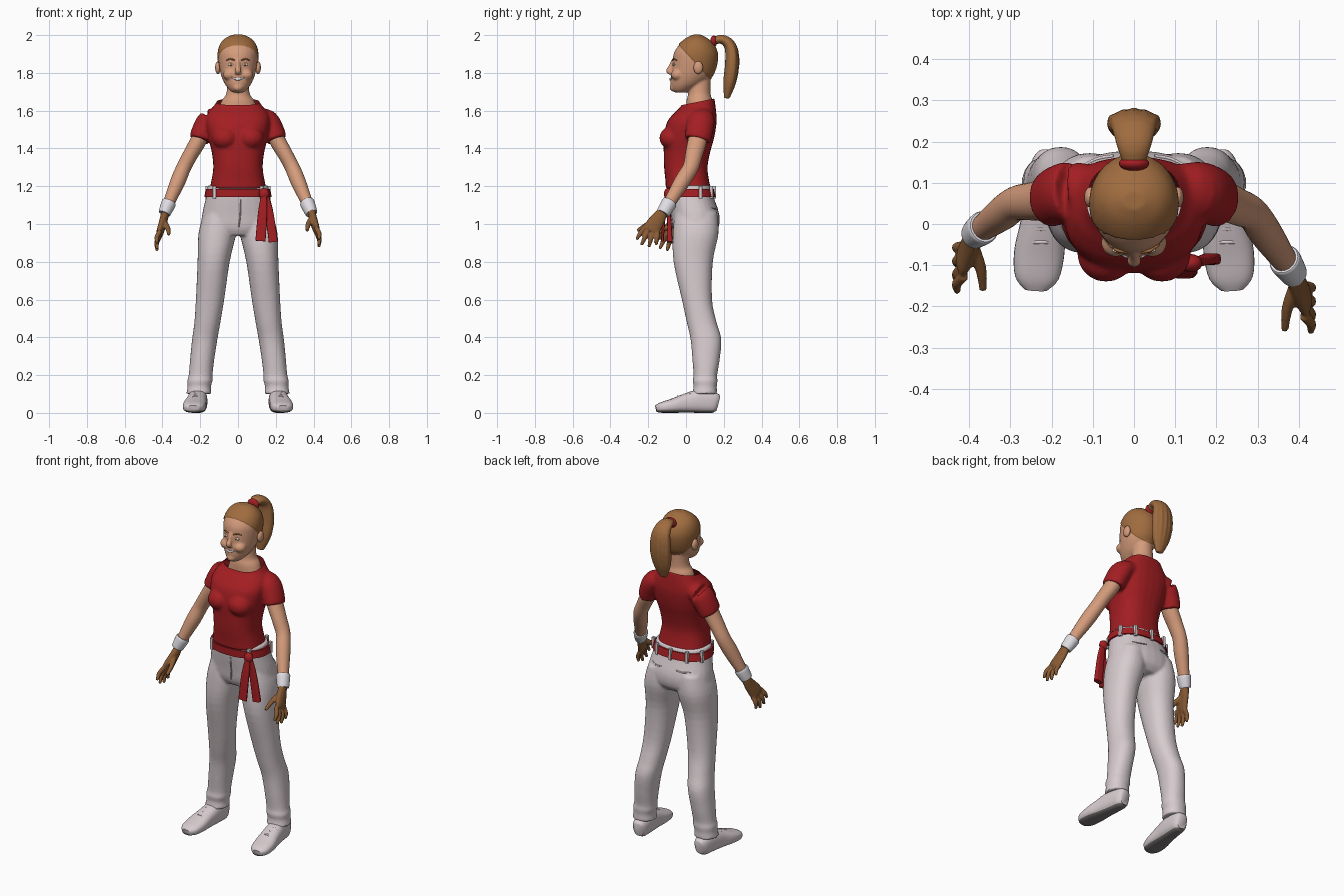
import bpy, bmesh
from math import cos, sin, pi, copysign
from mathutils import Vector, Matrix

cube = bpy.data.objects.get("Cube")
if cube:
    bpy.data.objects.remove(cube, do_unlink=True)


def material(name, rgb):
    m = bpy.data.materials.new(name)
    m.use_nodes = True
    m.diffuse_color = (*rgb, 1)
    m.node_tree.nodes["Principled BSDF"].inputs["Base Color"].default_value = (*rgb, 1)
    return m


SKIN = material("skin", (0.66, 0.33, 0.2))
HAIR = material("hair_brown", (0.35, 0.15, 0.05))
GLOVE = material("hand_brown", (0.25, 0.105, 0.035))
RED = material("cloth_red", (0.37, 0.013, 0.016))
TROUSER = material("trouser_white", (0.68, 0.6, 0.62))
WHITE = material("cuff_white", (0.75, 0.73, 0.77))
SOLE = material("sole_grey", (0.2, 0.18, 0.18))


def refine(rows, k=4):
    """Catmull-Rom subdivision of a list of sections."""
    out, last = [], len(rows) - 1
    for i in range(last):
        a, b, c, d = [rows[min(max(j, 0), last)] for j in range(i - 1, i + 3)]
        for s in range(k):
            t = s / k
            out.append([q + t / 2 * (r - p + t * (2*p - 5*q + 4*r - w + t * (3*q - p - 3*r + w)))
                        for p, q, r, w in zip(a, b, c, d)])
    return out + [list(rows[-1])]


def oval(a, rx, ry, e):
    f = lambda v: copysign(abs(v) ** (2 / e), v)
    return rx * f(cos(a)), ry * f(sin(a))


def loft(bm, rows, flat=False, e=2, n=28):
    """Sections are x, y, z, half width, half depth; flat keeps them level."""
    rows = refine(rows)
    pts = [Vector(r[:3]) for r in rows]
    rings = []
    for i, r in enumerate(rows):
        u, v = Vector((1, 0, 0)), Vector((0, 1, 0))
        if not flat:
            t = (pts[min(i + 1, len(pts) - 1)] - pts[max(i - 1, 0)]).normalized()
            base = Vector((0, 0, 1)) if abs(t.x) > 0.8 else u
            u = (base - t * base.dot(t)).normalized()
            v = t.cross(u)
        ring = []
        for j in range(n):
            p, q = oval(2 * pi * j / n, r[3], r[4], e)
            ring.append(bm.verts.new(pts[i] + u * p + v * q))
        rings.append(ring)
    for a, b in zip(rings, rings[1:]):
        for j in range(n):
            bm.faces.new((a[j], a[(j + 1) % n], b[(j + 1) % n], b[j]))
    bm.faces.new(rings[0])
    bm.faces.new(rings[-1])


def stack(bm, rows, side=1, e=2.2):
    """Level sections given as x, z, front y, back y, half width."""
    loft(bm, [(x * side, (f + b) / 2, z, w, (b - f) / 2) for x, z, f, b, w in rows], True, e)


def ball(bm, co, size):
    bmesh.ops.create_uvsphere(bm, u_segments=20, v_segments=12, radius=1,
                              matrix=Matrix.Translation(co) @ Matrix.Diagonal((*size, 1)))


def finish(name, bm, mat, voxel=0, smooth=4):
    """Turn the shapes into an object, fused into one skin when voxel is set."""
    bmesh.ops.recalc_face_normals(bm, faces=bm.faces[:])
    me = bpy.data.meshes.new(name)
    bm.to_mesh(me)
    bm.free()
    ob = bpy.data.objects.new(name, me)
    bpy.context.collection.objects.link(ob)
    if voxel:
        rm = ob.modifiers.new("fuse", 'REMESH')
        rm.mode, rm.voxel_size = 'VOXEL', voxel
        sm = ob.modifiers.new("soften", 'SMOOTH')
        sm.factor, sm.iterations = 0.5, smooth
        dg = bpy.context.evaluated_depsgraph_get()
        ob.data = bpy.data.meshes.new_from_object(ob.evaluated_get(dg))
        ob.modifiers.clear()
    ob.data.materials.clear()
    ob.data.materials.append(mat)
    bpy.ops.object.select_all(action='DESELECT')
    ob.select_set(True)
    bpy.context.view_layer.objects.active = ob
    bpy.ops.object.shade_smooth_by_angle(angle=0.9)
    return ob


def cut(ob, co, no, mat=None, puff=0):
    """Slice by a plane; colour the far side, or remove it without a colour."""
    co, no = Vector(co), Vector(no).normalized()
    bm = bmesh.new()
    bm.from_mesh(ob.data)
    bmesh.ops.bisect_plane(bm, geom=bm.verts[:] + bm.edges[:] + bm.faces[:], plane_co=co,
                           plane_no=no, clear_outer=mat is None)
    if mat:
        ob.data.materials.append(mat)
        for f in bm.faces:
            f.material_index = int((f.calc_center_median() - co).dot(no) > 0)
        bm.normal_update()
        for v in bm.verts:
            if (v.co - co).dot(no) > 0.0005:
                v.co += v.normal * puff
    bm.to_mesh(ob.data)
    bm.free()


# Head, neck and hair cap
bm = bmesh.new()
stack(bm, [(0, 1.695, -.055, .0, .025), (0, 1.71, -.074, .03, .045), (0, 1.74, -.082, .09, .069),
           (0, 1.78, -.08, .135, .087), (0, 1.82, -.075, .155, .097), (0, 1.87, -.07, .166, .104),
           (0, 1.91, -.062, .164, .104), (0, 1.95, -.035, .145, .092), (0, 1.98, .0, .112, .066),
           (0, 1.998, .035, .08, .028)], e=2)
stack(bm, [(0, 1.58, .0, .13, .11), (0, 1.65, .002, .14, .088), (0, 1.69, .012, .13, .062),
           (0, 1.77, .02, .13, .055)], e=2)
loft(bm, [(0, -.066, 1.865, .01, .012), (0, -.08, 1.83, .013, .014),
          (0, -.092, 1.811, .017, .014), (0, -.082, 1.797, .016, .01)])
ball(bm, (0, -.062, 1.722), (.028, .025, .022))
for s in (1, -1):
    ball(bm, (s * .045, -.045, 1.79), (.035, .035, .03))
head = finish("head", bm, SKIN, 0.006, 3)
cut(head, (0, 0, 1.905), (0, 1.1, 1), HAIR, 0.004)

# Ears, eyes, brows and teeth
bm = bmesh.new()
for s in (1, -1):
    ball(bm, (s * .106, .065, 1.828), (.015, .025, .034))
finish("ears", bm, SKIN)
for name, size, y, mat in (("eyes", (.016, .006, .008), -.064, WHITE), ("irises", (.007, .005, .007), -.067, HAIR)):
    bm = bmesh.new()
    for s in (1, -1):
        ball(bm, (s * .037, y, 1.845), size)
    finish(name, bm, mat)
bm = bmesh.new()
for s in (1, -1):
    loft(bm, [(s * .018, -.068, 1.867, .004, .004), (s * .04, -.064, 1.874, .004, .004),
              (s * .062, -.049, 1.866, .002, .003)], n=8)
finish("eyebrows", bm, HAIR)
bm = bmesh.new()
loft(bm, [(-.034, -.072, 1.777, .002, .003), (0, -.084, 1.766, .007, .004),
          (.034, -.072, 1.777, .002, .003)], n=10)
finish("teeth", bm, WHITE)

# Ponytail with its tie
tail = [(0, .14, 1.965, .025, .02), (0, .19, 1.978, .042, .024), (0, .235, 1.94, .055, .032),
        (0, .243, 1.85, .066, .036), (0, .23, 1.75, .056, .033), (0, .215, 1.665, .022, .014)]
bm = bmesh.new()
loft(bm, tail)
for k in (-.75, -.38, 0, .38, .75):
    loft(bm, [(x + k * w, y + d * .75 * (1 - k * k), z, w * .22, d * .35) for x, y, z, w, d in tail[1:]], n=12)
finish("ponytail", bm, HAIR, 0.006, 2)
bm = bmesh.new()
ball(bm, (0, .147, 1.967), (.037, .018, .031))
finish("hair_tie", bm, RED)

# Shirt with sleeves
bm = bmesh.new()
stack(bm, [(0, 1.188, -.107, .132, .15), (0, 1.23, -.109, .122, .141), (0, 1.3, -.116, .114, .131),
           (0, 1.38, -.118, .128, .139), (0, 1.46, -.118, .15, .158), (0, 1.54, -.1, .162, .17),
           (0, 1.59, -.06, .16, .158), (0, 1.625, -.026, .156, .128), (0, 1.67, -.005, .15, .1)], e=2.5)
for s in (1, -1):
    ball(bm, (s * .068, -.074, 1.455), (.07, .067, .062))
    loft(bm, [(s * .1, .085, 1.565, .05, .06), (s * .155, .08, 1.545, .06, .072),
              (s * .187, .07, 1.49, .059, .072), (s * .203, .06, 1.445, .056, .07)])
shirt = finish("shirt", bm, RED, 0.008, 5)
cut(shirt, (0, -.02, 1.63), (0, -.2, 1))

# Trousers
bm = bmesh.new()
stack(bm, [(0, 1.205, -.095, .135, .16), (0, 1.14, -.093, .148, .17), (0, 1.05, -.08, .176, .19),
           (0, .98, -.07, .172, .19), (0, .94, -.05, .14, .13)], e=2.3)
for s in (1, -1):
    stack(bm, [(.1, 1.06, -.06, .165, .08), (.11, .95, -.07, .172, .099), (.129, .8, -.066, .142, .085),
               (.148, .6, -.022, .138, .075), (.162, .48, .004, .162, .069), (.176, .39, .024, .187, .067),
               (.19, .28, .034, .178, .064), (.198, .2, .04, .165, .063), (.202, .17, .035, .167, .067),
               (.205, .14, .04, .163, .062), (.207, .1, .032, .165, .067)], s)
finish("trousers", bm, TROUSER, 0.008, 4)

# Trouser seams: fly and back pockets
bm = bmesh.new()
loft(bm, [(.012, -.09, 1.13, .003, .004), (.012, -.083, 1.05, .003, .004), (.004, -.07, .985, .003, .004)], n=8)
for s in (1, -1):
    loft(bm, [(s * .05, .165, 1.085, .003, .004), (s * .09, .158, 1.08, .003, .004),
              (s * .13, .136, 1.085, .003, .004)], n=8)
finish("trouser_seams", bm, TROUSER)

# Belt, its loops, and the knot with two hanging ends
bm = bmesh.new()
stack(bm, [(0, 1.143, -.103, .157, .178), (0, 1.186, -.104, .147, .171)], e=2.3)
finish("belt", bm, RED)
bm = bmesh.new()
for k in (.12, .32, .5, .68, .88, 1.26, 1.74):
    x, y = oval(k * pi, .174, .126, 2.3)
    loft(bm, [(x, y + .025, 1.134, .009, .009), (x, y + .025, 1.2, .009, .009)], True, 6, 16)
finish("belt_loops", bm, TROUSER)
bm = bmesh.new()
ball(bm, (.138, -.095, 1.16), (.028, .022, .03))
loft(bm, [(.138, -.1, 1.16, .014, .01), (.13, -.115, 1.06, .024, .009), (.119, -.125, .91, .027, .007)], e=4)
loft(bm, [(.145, -.095, 1.16, .014, .01), (.165, -.09, 1.06, .022, .01), (.187, -.085, .905, .024, .014)], e=4)
finish("belt_knot", bm, RED)

for s, side in ((1, "left"), (-1, "right")):
    # Arm and wrist cuff; the left forearm reaches further forward
    wy = -.12 if s > 0 else -.025
    ey = .025 if s > 0 else .05
    wrist, elbow = Vector((s * .388, wy, 1.06)), Vector((s * .287, ey, 1.3))
    fore = lambda t, a, b: (*elbow.lerp(wrist, t), a, b)
    bm = bmesh.new()
    loft(bm, [(s * .17, .075, 1.53, .042, .05), (s * .21, .06, 1.44, .043, .05),
              (s * .25, (.06 + ey) / 2, 1.37, .04, .046), fore(0, .039, .042), fore(.3, .04, .042),
              fore(.7, .032, .034), fore(1, .025, .027)])
    finish(side + "_arm", bm, SKIN)
    bm = bmesh.new()
    loft(bm, [fore(.76, .036, .038), fore(.8, .039, .041), fore(.97, .034, .037), fore(1.02, .031, .034)])
    finish(side + "_wrist_cuff", bm, WHITE)

    # Hand with palm, four fingers and thumb
    def at(x, y, z, a, b):
        return (s * x, y + (0 if s > 0 else .097), z - (0 if s > 0 else .02), a, b)
    bm = bmesh.new()
    loft(bm, [at(.386, -.118, 1.075, .022, .025), at(.397, -.145, 1.03, .021, .038),
              at(.412, -.178, .98, .019, .046), at(.418, -.19, .962, .014, .042)])
    for ky, kz, ty, tz in ((-.222, .982, -.262, .918), (-.2, .97, -.236, .888),
                           (-.176, .96, -.197, .878), (-.15, .958, -.158, .89)):
        loft(bm, [at(.412, ky, kz, .013, .013), at(.43, (ky + ty) / 2, (kz + tz) / 2, .0125, .0125),
                  at(.428, ty, tz, .008, .008)], n=12)
    loft(bm, [at(.392, -.15, 1.03, .016, .017), at(.372, -.205, .998, .014, .014),
              at(.366, -.258, .965, .009, .009)], n=12)
    finish(side + "_hand", bm, GLOVE, 0.005, 2)

    # Shoe with dark sole and laces
    bm = bmesh.new()
    loft(bm, [(s * .205, .17, .05, .028, .042), (s * .207, .145, .055, .043, .055),
              (s * .213, .07, .061, .051, .061), (s * .221, 0, .051, .055, .051),
              (s * .23, -.07, .038, .061, .038), (s * .236, -.13, .028, .053, .028),
              (s * .238, -.159, .022, .028, .018)], e=2.6)
    cut(finish(side + "_shoe", bm, TROUSER), (0, 0, .012), (0, 0, -1), SOLE)
    bm = bmesh.new()
    for y, z in ((.02, .108), (-.012, .097), (-.044, .088)):
        loft(bm, [(s * .225 - .03, y, z - .01, .004, .005), (s * .225, y, z, .005, .005),
                  (s * .225 + .03, y, z - .01, .004, .005)], n=8)
    finish(side + "_laces", bm, TROUSER)
